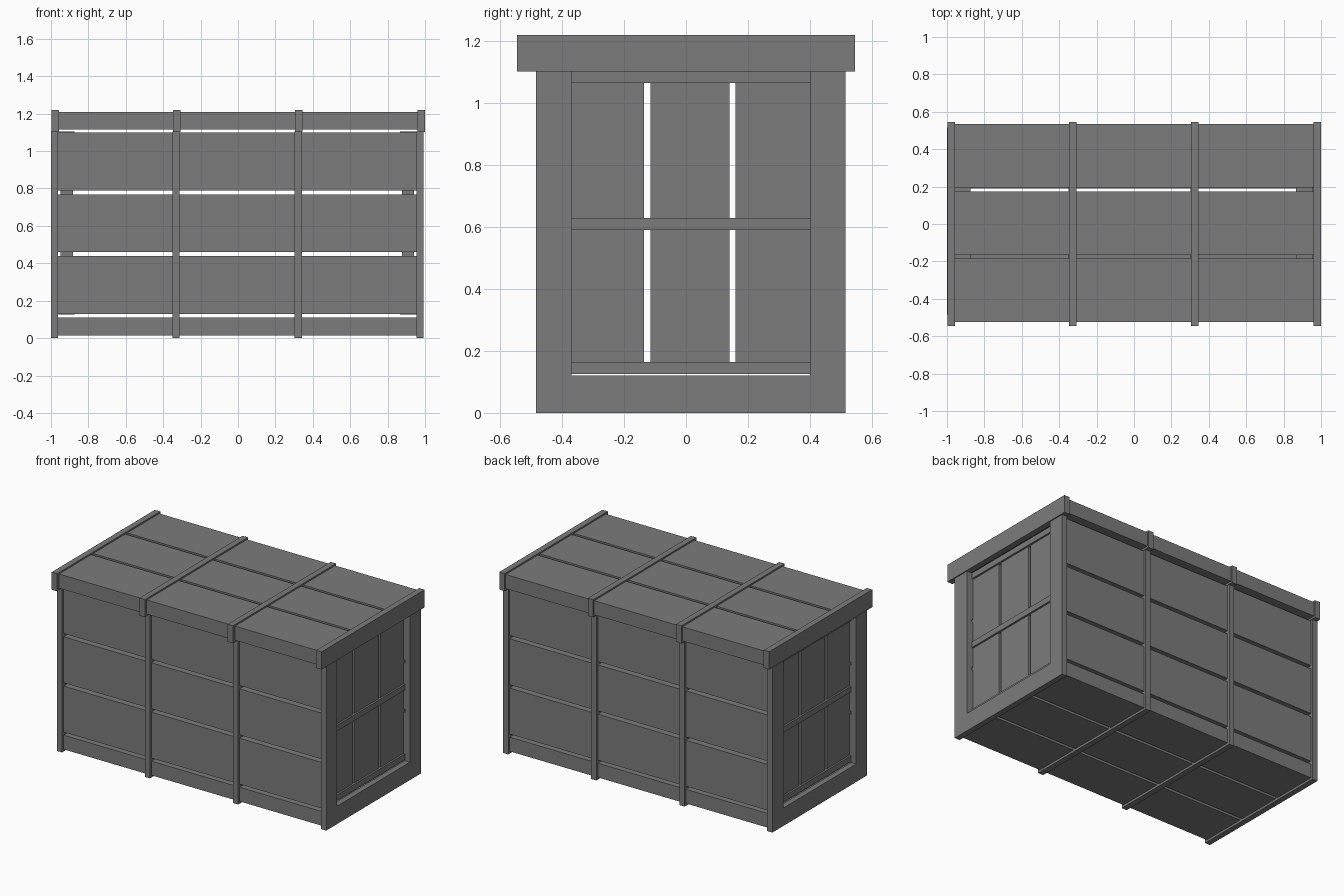
import bpy

if "Cube" in bpy.data.objects:
    bpy.data.objects.remove(bpy.data.objects["Cube"], do_unlink=True)

grey = bpy.data.materials.new("weathered grey")
grey.use_nodes = True
colour = (0.2, 0.2, 0.2, 1)
grey.diffuse_color = colour
grey.node_tree.nodes["Principled BSDF"].inputs["Base Color"].default_value = colour


def add_mesh(name, verts, faces):
    mesh = bpy.data.meshes.new(name)
    mesh.from_pydata(verts, [], faces)
    mesh.materials.append(grey)
    obj = bpy.data.objects.new(name, mesh)
    bpy.context.collection.objects.link(obj)
    return obj


def box(name, xs, ys, zs):
    """Box between the given (low, high) pairs."""
    verts = [(x, y, z) for x in xs for y in ys for z in zs]
    faces = [(0, 1, 3, 2), (4, 6, 7, 5), (0, 4, 5, 1),
             (2, 3, 7, 6), (0, 2, 6, 4), (1, 5, 7, 3)]
    return add_mesh(name, verts, faces)


def u_frame(name, x0, x1):
    """Open-topped frame: two posts joined by a bottom rail."""
    outer = [(-0.485, 1.105), (-0.485, 0), (0.515, 0), (0.515, 1.105)]
    inner = [(-0.37, 1.105), (-0.37, 0.12), (0.40, 0.12), (0.40, 1.105)]
    ring = outer + inner
    verts = [(x, y, z) for x in (x0, x1) for y, z in ring]
    faces = []
    for i in range(3):
        a, b, c, d = i, i + 1, i + 5, i + 4
        faces += [(a, d, c, b), (a + 8, b + 8, c + 8, d + 8),
                  (a, b, b + 8, a + 8), (d, d + 8, c + 8, c)]
    faces += [(0, 8, 12, 4), (3, 7, 15, 11)]
    return add_mesh(name, verts, faces)


# Frames around the body and matching straps on the lid
for i, x in enumerate((-1.0, -0.35, 0.303, 0.955)):
    u_frame(f"body_frame_{i + 1}", x, x + 0.038)
for i, x in enumerate((-0.997, -0.348, 0.305, 0.96)):
    box(f"lid_strap_{i + 1}", (x, x + 0.04), (-0.545, 0.545), (1.102, 1.22))

body_x = (-0.985, 0.98)
for i in range(3):
    # Floor planks
    y = -0.47 + i * 0.33
    box(f"floor_plank_{i + 1}", body_x, (y, y + 0.31), (0.015, 0.11))
    # Side planks
    z = 0.13 + i * 0.33
    for side, ys in (("front", (-0.47, -0.375)), ("back", (0.405, 0.50))):
        box(f"{side}_plank_{i + 1}", body_x, ys, (z, z + 0.308))
    # Lid planks
    y = -0.525 + i * 0.36
    box(f"lid_plank_{i + 1}", (-0.98, 0.98), (y, y + 0.34), (1.115, 1.21))

# End panels: upright planks crossed by thicker rails
for side, s in (("left", 1), ("right", -1)):
    def span(a, b):
        return tuple(sorted((s * a - 0.003, s * b - 0.003)))
    for i in range(3):
        y = -0.39 + i * 0.275
        box(f"{side}_end_plank_{i + 1}", span(0.88, 0.945),
            (y, y + 0.255), (0.13, 1.098))
        z = (0.125, 0.59, 1.065)[i]
        box(f"{side}_end_rail_{i + 1}", span(0.87, 0.957),
            (-0.39, 0.415), (z, z + 0.039))
